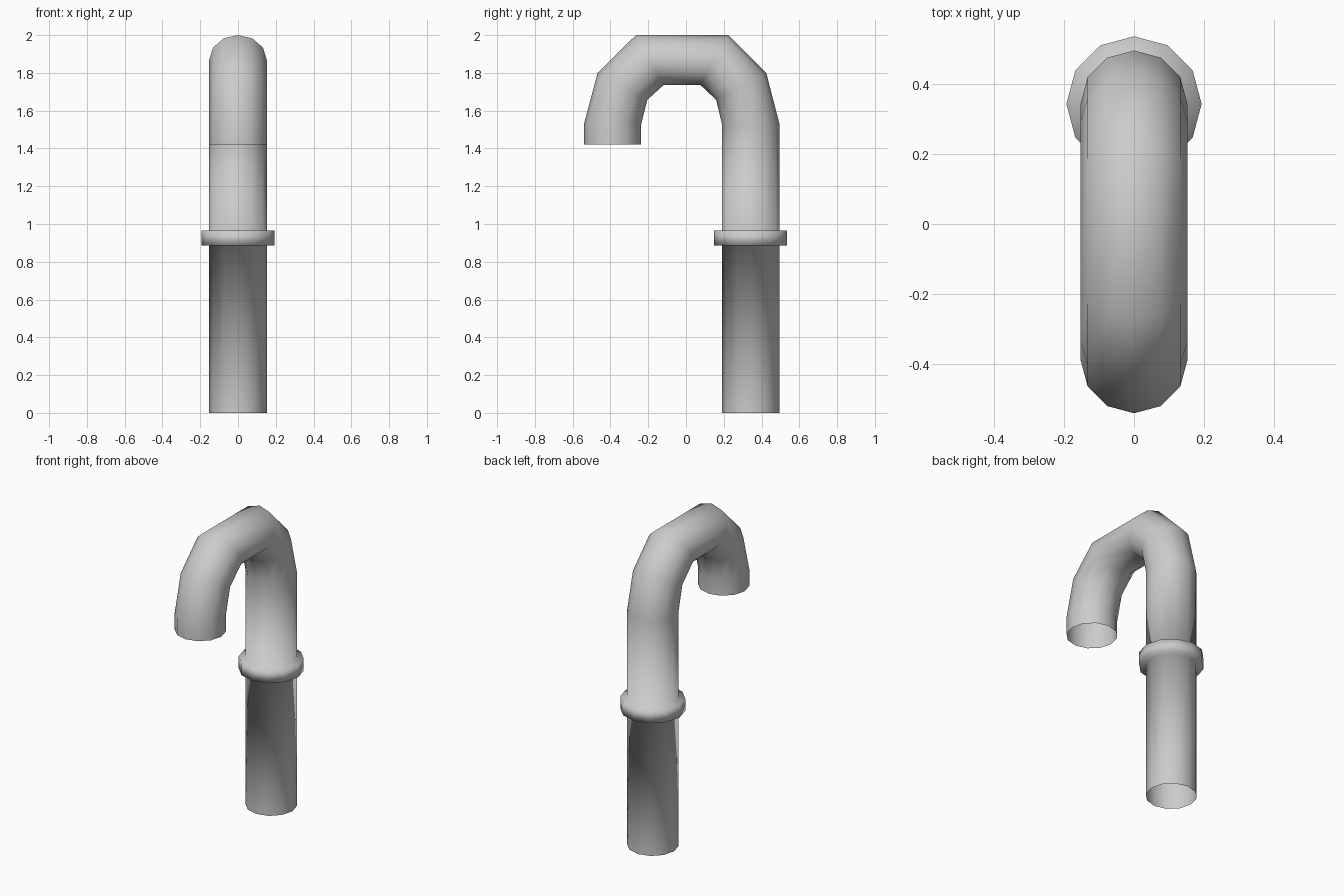
import bpy, bmesh, math
from mathutils import Vector

if "Cube" in bpy.data.objects:
    bpy.data.objects.remove(bpy.data.objects["Cube"])

SIDES = 12
R = 0.1525

# Side profile of the pipe: (outer y, outer z, inner y, inner z, half width in x)
Y = 0.3425
C = 0.193
sections = [
    (Y + R, 0.00, Y - R, 0.00, R),
    # collar
    (Y + R, 0.885, Y - R, 0.885, R),
    (Y + C, 0.885, Y - C, 0.885, C),
    (Y + C, 0.965, Y - C, 0.965, C),
    (Y + R, 0.965, Y - R, 0.965, R),
    # bend
    (Y + R, 1.53, Y - R, 1.53, R),
    (0.425, 1.80, 0.16, 1.657, R),
    (0.225, 2.00, 0.075, 1.737, R),
    (-0.265, 2.00, -0.117, 1.737, R),
    (-0.468, 1.80, -0.205, 1.657, R),
    # outlet
    (-0.54, 1.53, -0.237, 1.53, R),
    (-0.54, 1.42, -0.237, 1.42, R),
]

bm = bmesh.new()
rings = []
for oy, oz, iy, iz, half in sections:
    outer, inner = Vector((0, oy, oz)), Vector((0, iy, iz))
    mid, arm = (outer + inner) / 2, (outer - inner) / 2
    ring = []
    for i in range(SIDES):
        a = math.tau * i / SIDES
        ring.append(bm.verts.new(mid + arm * math.cos(a) + Vector((-half * math.sin(a), 0, 0))))
    rings.append(ring)

# Skin between neighbouring rings, both ends left open
for a, b in zip(rings, rings[1:]):
    for i in range(SIDES):
        j = (i + 1) % SIDES
        bm.faces.new((a[i], a[j], b[j], b[i])).smooth = True

bm.normal_update()
mesh = bpy.data.meshes.new("vent_pipe")
bm.to_mesh(mesh)
bm.free()
pipe = bpy.data.objects.new("vent_pipe", mesh)
bpy.context.collection.objects.link(pipe)
